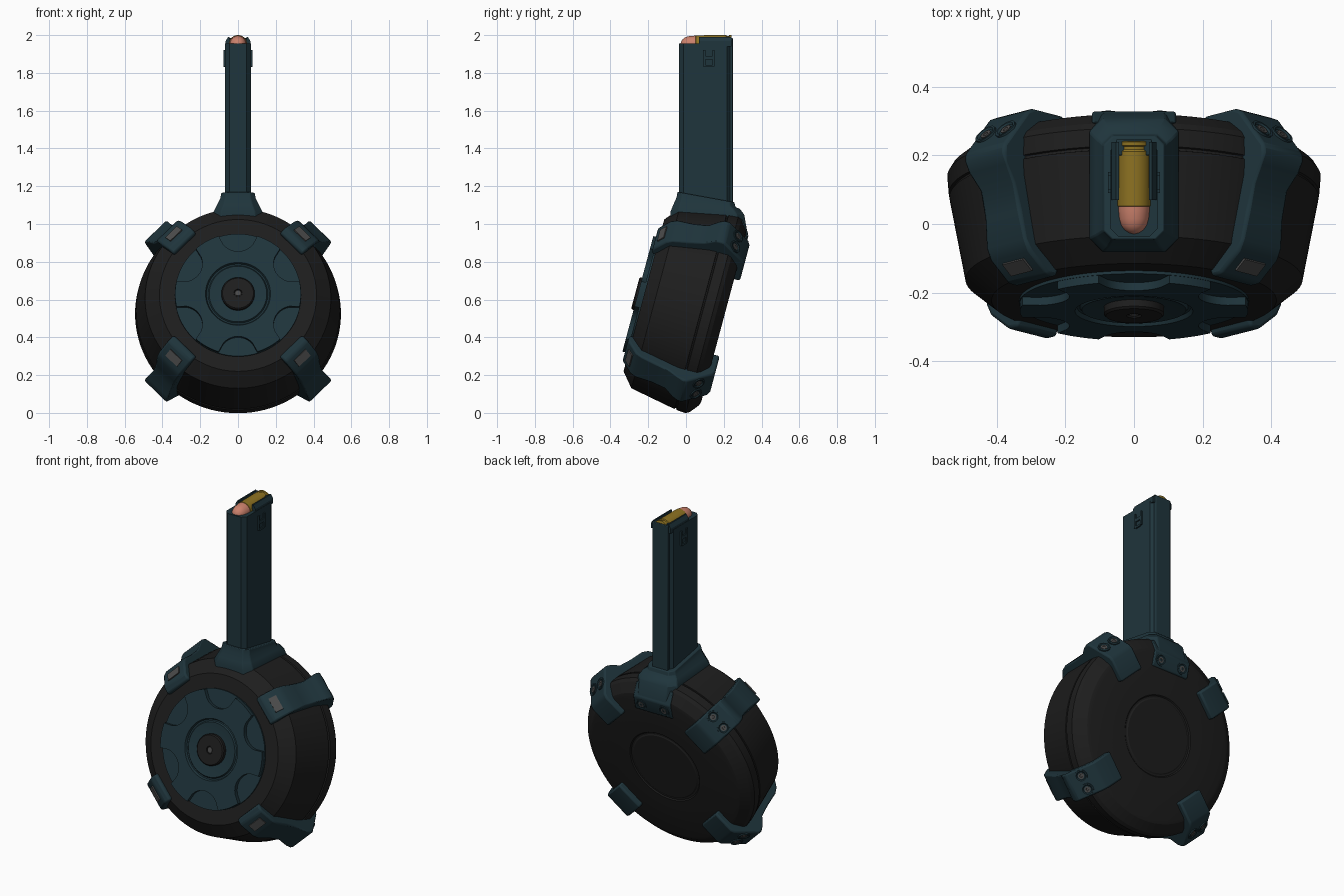
import bpy, bmesh, math
from mathutils import Matrix, Vector

if "Cube" in bpy.data.objects:
    bpy.data.objects.remove(bpy.data.objects["Cube"])


def material(name, rgb):
    m = bpy.data.materials.new(name)
    m.diffuse_color = (*rgb, 1)
    m.use_nodes = True
    m.node_tree.nodes["Principled BSDF"].inputs["Base Color"].default_value = m.diffuse_color
    return m


TEAL = material("dark_teal", (0.0135, 0.035, 0.045))
BLACK = material("charcoal_black", (0.0125, 0.0125, 0.0125))
GREY = material("steel_grey", (0.07, 0.07, 0.07))
BRASS = material("brass", (0.27, 0.17, 0.016))
COPPER = material("copper", (0.60, 0.22, 0.15))

# Drum frame: local y runs to the back along the drum axis, leaning 15 degrees
DRUM = Matrix.Translation((0, 0.12, 0.53)) @ Matrix.Rotation(math.radians(-15), 4, 'X')
IDENT = Matrix.Identity(4)


def loft(name, loops, mat, frame=IDENT, bevel=0, angle=30):
    """Skin a series of equal-length point loops and cap both ends."""
    bm = bmesh.new()
    rows = [[bm.verts.new(frame @ Vector(p)) for p in loop] for loop in loops]
    n = len(rows[0])
    for a, b in zip(rows, rows[1:]):
        for i in range(n):
            j = (i + 1) % n
            bm.faces.new((a[i], a[j], b[j], b[i]))
    bm.faces.new(rows[0])
    bm.faces.new(rows[-1])
    bmesh.ops.recalc_face_normals(bm, faces=bm.faces)
    me = bpy.data.meshes.new(name)
    bm.to_mesh(me)
    bm.free()
    me.materials.append(mat)
    ob = bpy.data.objects.new(name, me)
    bpy.context.collection.objects.link(ob)
    bpy.ops.object.select_all(action='DESELECT')
    ob.select_set(True)
    bpy.context.view_layer.objects.active = ob
    if bevel:
        mod = ob.modifiers.new("soft_edges", 'BEVEL')
        mod.width, mod.segments, mod.limit_method = bevel, 2, 'ANGLE'
        mod.angle_limit = math.radians(35)
    bpy.ops.object.shade_smooth_by_angle(angle=math.radians(angle))
    return ob


def lathe(name, profile, mat, frame=IDENT, n=32, angle=30):
    """Turn (y, radius) rows about y; a radius may be a function of angle."""
    loops = []
    for y, r in profile:
        loop = []
        for i in range(n):
            t = 2 * math.pi * i / n
            q = r(t) if callable(r) else r
            loop.append((q * math.sin(t), y, q * math.cos(t)))
        loops.append(loop)
    return loft(name, loops, mat, frame, angle=angle)


def extrude(name, profile, w, mat, frame=IDENT, bevel=0):
    """Extrude a (y, z) profile across x; the half width w may depend on y."""
    half = w if callable(w) else (lambda y: w)
    return loft(name, [[(s * half(y), y, z) for y, z in profile] for s in (-1, 1)],
                mat, frame, bevel)


def box(name, x0, x1, y0, y1, z0, z1, mat, frame=IDENT, bevel=0):
    loops = [[(x0, y0, z), (x1, y0, z), (x1, y1, z), (x0, y1, z)] for z in (z0, z1)]
    return loft(name, loops, mat, frame, bevel)


def section(w, yf, yb, zf, zb, c):
    """Chamfered rectangle whose height slopes from front zf to back zb."""
    pts = [(-w + c, yf), (w - c, yf), (w, yf + c), (w, yb - c),
           (w - c, yb), (-w + c, yb), (-w, yb - c), (-w, yf + c)]
    return [(x, y, zf + (zb - zf) * (y - yf) / (yb - yf)) for x, y in pts]


# Drum body with front chamfers, seam groove and a ring groove on the back
lathe("drum_body", [
    (-0.355, 0.2), (-0.355, 0.416), (-0.292, 0.492), (-0.043, 0.539), (-0.041, 0.533),
    (-0.034, 0.533), (-0.032, 0.541), (0.02, 0.545), (0.04, 0.533), (0.078, 0.485),
    (0.084, 0.465), (0.084, 0.228), (0.078, 0.222), (0.078, 0.212), (0.082, 0.205),
    (0.082, 0.05)], BLACK, DRUM, 96, 20)


# Front cover: base disc and a raised plate with six scallops
def scallop(t):
    step = math.pi / 3
    d = (t + step / 2) % step - step / 2
    D, b = 0.333, 0.1
    s = b * b - (D * math.sin(d)) ** 2
    return D if s <= 0.0002 else D * math.cos(d) - math.sqrt(s)


lathe("cover_base", [(-0.34, 0.335), (-0.364, 0.335), (-0.364, 0.1)], TEAL, DRUM, 96)
lathe("cover_plate", [
    (-0.36, scallop), (-0.388, scallop), (-0.388, 0.172), (-0.376, 0.166), (-0.376, 0.158),
    (-0.384, 0.152), (-0.376, 0.095), (-0.376, 0.05)], TEAL, DRUM, 180)

# Centre hub
lathe("hub_knob", [(-0.365, 0.088), (-0.396, 0.088), (-0.402, 0.082), (-0.402, 0.022),
                   (-0.396, 0.02), (-0.396, 0.01)], BLACK, DRUM, 48)
lathe("hub_pin", [(-0.39, 0.014), (-0.4, 0.014)], GREY, DRUM, 16)


def bolt(name, frame):
    """Teal boss with a recessed grey screw, facing +y of the frame."""
    lathe(name + "_boss", [(-0.03, 0.036), (0.006, 0.034), (0.006, 0.027), (0.001, 0.022),
                           (0.001, 0.01)], TEAL, frame, 24)
    lathe(name + "_screw", [(-0.01, 0.017), (0.004, 0.017), (0.004, 0.008),
                            (0.002, 0.007)], GREY, frame, 12)


def clamp_width(y):
    return 0.073 if -0.27 < y < -0.1 else 0.083


# Four clamps gripping the rim, each with a front pin and two back bolts
clamp_profile = [
    (-0.34, 0.39), (-0.374, 0.40), (-0.374, 0.438), (-0.318, 0.512), (-0.285, 0.53),
    (-0.2, 0.545), (-0.12, 0.565), (-0.07, 0.603), (-0.04, 0.618), (-0.015, 0.618),
    (0.105, 0.52), (0.116, 0.495), (0.116, 0.37), (0.06, 0.37)]
for i, deg in enumerate((45, 135, 225, 315)):
    F = DRUM @ Matrix.Rotation(math.radians(deg), 4, 'Y')
    extrude(f"clamp_{i}", clamp_profile, clamp_width, TEAL, F, 0.01)
    P = F @ Matrix.Translation((0, -0.342, 0.478)) @ Matrix.Rotation(math.radians(-37), 4, 'X')
    box(f"clamp_pin_{i}", -0.043, 0.043, -0.008, 0.02, -0.023, 0.023, GREY, P)
    for s in (-1, 1):
        B = F @ Matrix.Translation((s * 0.041, 0.045, 0.569)) @ Matrix.Rotation(math.radians(51), 4, 'X')
        bolt(f"clamp_bolt_{i}_{'a' if s < 0 else 'b'}", B)

# Collar joining the drum to the feed tower, with a flap down the back
loft("collar", [
    section(0.088, -0.045, 0.256, 1.17, 1.115, 0.025),
    section(0.094, -0.05, 0.262, 1.14, 1.09, 0.028),
    section(0.112, -0.068, 0.285, 1.1, 1.08, 0.035),
    section(0.13, -0.082, 0.308, 1.065, 1.05, 0.04),
    section(0.132, -0.082, 0.326, 0.97, 0.95, 0.04)], TEAL, bevel=0.004)
extrude("collar_flap", [(0.05, 0.37), (0.089, 0.37), (0.095, 0.385), (0.093, 0.46), (0.04, 0.53)],
        0.122, TEAL, DRUM, 0.006)
for s in (-1, 1):
    bolt("collar_bolt_" + ("left" if s < 0 else "right"),
         DRUM @ Matrix.Translation((s * 0.075, 0.092, 0.415)))

# Feed tower with chamfered corners, and a rib along its back
loft("feed_tower", [section(0.068, -0.036, 0.238, z, z, 0.022) for z in (0.95, 1.955)], TEAL)
box("tower_back_rib", -0.052, 0.052, 0.2, 0.248, 1.0, 1.985, TEAL, bevel=0.004)
for s in (-1, 1):
    side = "left" if s < 0 else "right"
    # Feed lip curling over the cartridge
    lip = [(0.066, 1.94), (0.066, 1.968), (0.052, 1.99), (0.044, 1.99), (0.046, 1.94)]
    loft("feed_lip_" + side, [[(s * x, y, z) for x, z in lip] for y in (0.07, 0.24)], TEAL)
    # H-shaped catch on the tower side
    for k, (y0, y1, z0, z1) in enumerate(((0.09, 0.102, 1.835, 1.92), (0.14, 0.152, 1.835, 1.92),
                                          (0.09, 0.152, 1.87, 1.89), (0.1, 0.142, 1.83, 1.842))):
        box(f"catch_{side}_{k}", s * 0.05, s * 0.076, y0, y1, z0, z1, TEAL)

# Top cartridge: brass case with rim, copper bullet
SHELL = Matrix.Translation((0, 0, 1.951))
lathe("cartridge_case", [(0.05, 0.044), (0.052, 0.048), (0.212, 0.049), (0.217, 0.045),
                         (0.226, 0.045), (0.229, 0.049), (0.24, 0.049), (0.242, 0.045)],
      BRASS, SHELL, 32)
lathe("bullet", [(0.055, 0.046), (0.04, 0.0455), (0.015, 0.043), (-0.005, 0.037),
                 (-0.018, 0.027), (-0.026, 0.015), (-0.029, 0.004)], COPPER, SHELL, 32, 50)
